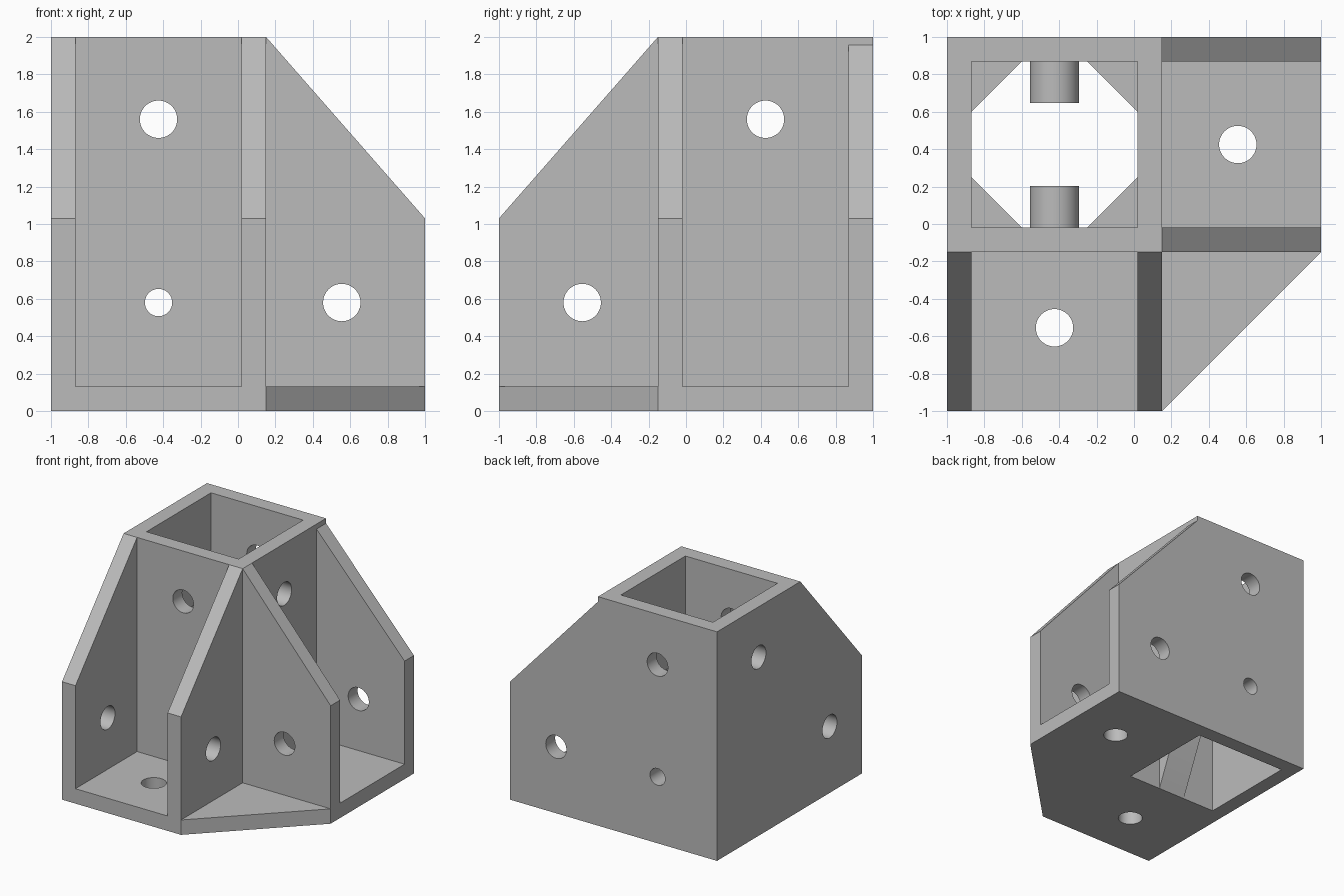
import bpy, bmesh, math

cube = bpy.data.objects.get("Cube")
if cube:
    bpy.data.objects.remove(cube)

grey = bpy.data.materials.new("plain_grey")
grey.use_nodes = True
COLOUR = (0.5, 0.5, 0.5, 1)
grey.diffuse_color = COLOUR
grey.node_tree.nodes["Principled BSDF"].inputs["Base Color"].default_value = COLOUR

# Main dimensions
T = 0.13                     # plate thickness
IN, OUT = 0.02, 0.15         # inner and outer faces of the socket walls
LEDGE = 1.03                 # height of the low end of the walls
MID = 0.425                  # socket centre line
HIGH, LOW = 1.56, 0.58       # screw heights


def make(name, bm):
    bmesh.ops.recalc_face_normals(bm, faces=bm.faces)
    mesh = bpy.data.meshes.new(name)
    bm.to_mesh(mesh)
    bm.free()
    mesh.materials.append(grey)
    obj = bpy.data.objects.new(name, mesh)
    bpy.context.collection.objects.link(obj)
    return obj


def prism(name, points, axis, a, b):
    """Extrude a 2D outline along an axis from a to b."""
    place = {"x": lambda u, v, w: (w, u, v),
             "y": lambda u, v, w: (u, w, v),
             "z": lambda u, v, w: (u, v, w)}[axis]
    bm = bmesh.new()
    ends = [[bm.verts.new(place(u, v, w)) for u, v in points] for w in (a, b)]
    for ring in ends:
        bm.faces.new(ring)
    n = len(points)
    for i in range(n):
        j = (i + 1) % n
        bm.faces.new((ends[0][i], ends[0][j], ends[1][j], ends[1][i]))
    return make(name, bm)


def rect(u0, v0, u1, v1):
    return [(u0, v0), (u1, v0), (u1, v1), (u0, v1)]


def circle(u, v, r, n=48):
    return [(u + r * math.cos(2 * math.pi * i / n),
             v + r * math.sin(2 * math.pi * i / n)) for i in range(n)]


def combine(target, tool, operation):
    mod = target.modifiers.new("combine", "BOOLEAN")
    mod.operation = operation
    mod.solver = "EXACT"
    mod.object = tool
    bpy.context.view_layer.objects.active = target
    bpy.ops.object.modifier_apply(modifier=mod.name)
    bpy.data.objects.remove(tool)


def cut(target, points, axis, a, b):
    combine(target, prism("cutter", points, axis, a, b), "DIFFERENCE")


# Base plate with the chamfered corner
body = prism("corner_bracket",
             [(-1, -1), (OUT, -1), (1, -OUT), (1, 1), (-1, 1)], "z", 0, T)

# Upright socket block
combine(body, prism("socket", rect(-1, -0.105, 0.11, 1), "z", 0, 2), "UNION")

# Sloping side walls of the two channels
for start, far, near in ((OUT, -IN, -OUT), (0.11, 1, 1 - T)):
    outline = [(-1, 0), (1, 0), (1, LEDGE), (start, 2), (-1, 2)]
    combine(body, prism("channel_wall", outline, "y", near, far), "UNION")
for near, far in ((IN, OUT), (-1, T - 1)):
    outline = [(1, 0), (-1, 0), (-1, LEDGE), (-OUT, 2), (1, 2)]
    combine(body, prism("channel_wall", outline, "x", near, far), "UNION")

# Socket opening
cut(body, rect(T - 1, -IN, IN, 1 - T), "z", -0.1, 2.1)

# Screw holes
R = 0.1
cut(body, circle(-MID, HIGH, R), "y", -2, 2)
cut(body, circle(0.555, LOW, R), "y", -2, 2)
cut(body, circle(-MID, LOW, 0.073), "y", -2, 2)
cut(body, circle(MID, HIGH, R), "x", -2, 2)
cut(body, circle(-0.555, LOW, R), "x", -2, 2)
cut(body, circle(0.555, MID, R), "z", -1, 1)
cut(body, circle(-MID, -0.555, R), "z", -1, 1)

# Screw bosses inside the socket, each on a tapered rib
arch = [(-MID + 0.132 * math.cos(math.pi * i / 24),
         LOW + 0.132 * math.sin(math.pi * i / 24)) for i in range(25)]
arch += [(-MID - 0.132, 0), (-MID + 0.132, 0)]
bosses = []
for side, wall, s in (("front", -IN, 1), ("back", 1 - T, -1)):
    boss = prism(side + "_screw_boss", arch, "y", wall, wall + s * 0.222)
    slope = [(wall - s * 0.044, -0.1), (wall + s * 0.264, 0.6), (wall + s * 0.264, -0.1)]
    cut(boss, slope, "x", -1, 1)
    cut(boss, circle(-MID, LOW, 0.073), "y", -2, 2)
    bosses.append(boss)

# Corner stops: flat on top, tapering down into each corner
ARM, STOP, TIP = 0.27, 1.11, 0.71
for x, sx, xn in ((T - 1, 1, "right"), (IN, -1, "left")):
    for y, sy, yn in ((-IN, 1, "front"), (1 - T, -1, "back")):
        bm = bmesh.new()
        for p in ((x, y, STOP), (x + sx * ARM, y, STOP),
                  (x, y + sy * ARM, STOP), (x, y, TIP)):
            bm.verts.new(p)
        bmesh.ops.convex_hull(bm, input=bm.verts)
        make(yn + "_" + xn + "_corner_stop", bm)

# Smooth round surfaces, crisp edges
bpy.ops.object.select_all(action="DESELECT")
for obj in [body] + bosses:
    obj.select_set(True)
bpy.context.view_layer.objects.active = body
bpy.ops.object.shade_smooth_by_angle(angle=math.radians(30))
